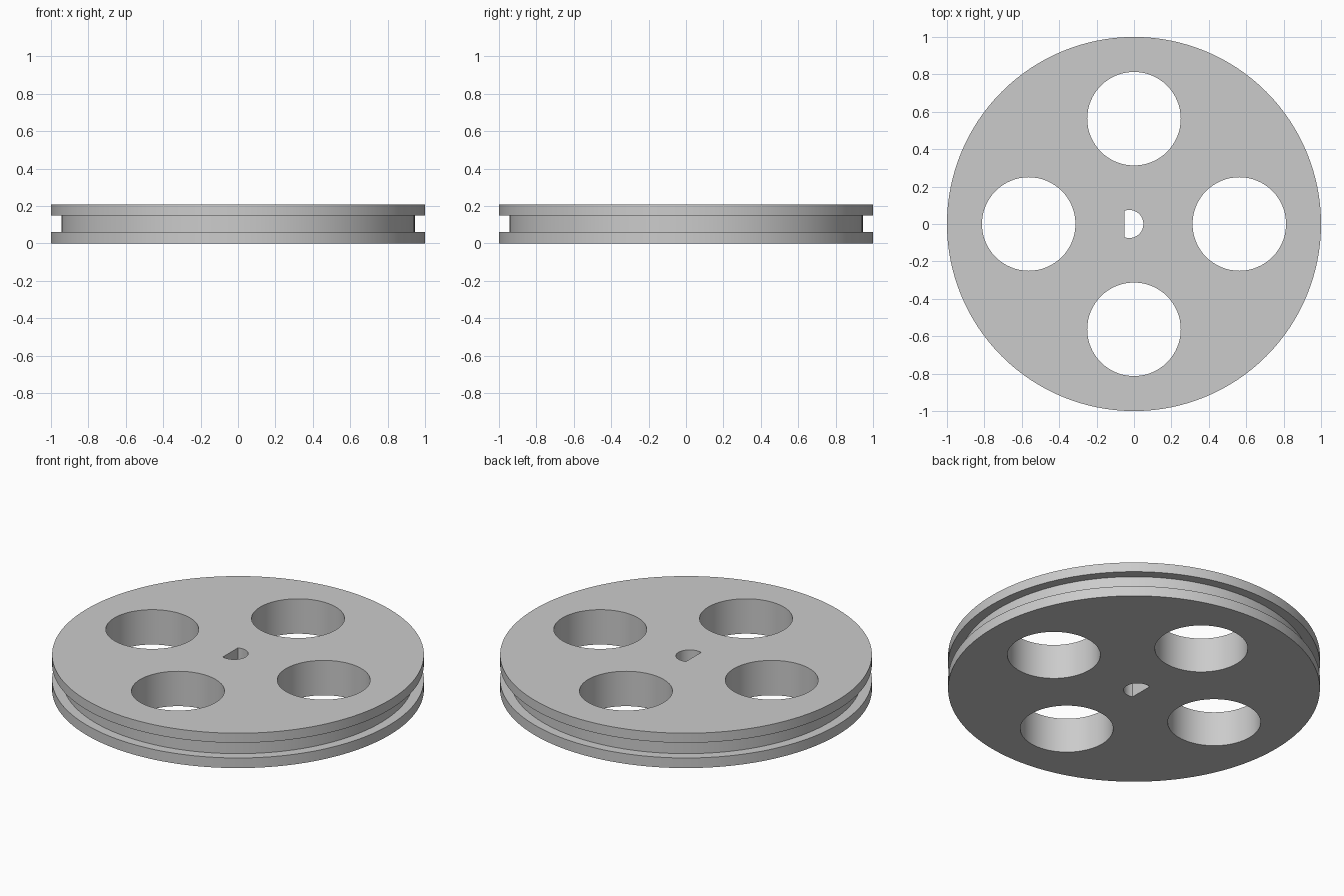
import bpy
import bmesh
from math import cos, sin, pi, acos, radians

if "Cube" in bpy.data.objects:
    bpy.data.objects.remove(bpy.data.objects["Cube"], do_unlink=True)

HEIGHT = 0.207
RIM, GROOVE = 1.0, 0.945
GROOVE_LOW, GROOVE_HIGH = 0.06, 0.15
HOLE_RADIUS, HOLE_OFFSET = 0.25, 0.563
BORE_RADIUS, BORE_X, BORE_FLAT = 0.075, -0.025, -0.05

grey = bpy.data.materials.new("light_grey")
grey.use_nodes = True
grey.diffuse_color = (0.6, 0.6, 0.6, 1)
grey.node_tree.nodes["Principled BSDF"].inputs["Base Color"].default_value = (0.6, 0.6, 0.6, 1)


def arc(radius, count, cx=0, cy=0, start=0, sweep=2 * pi, closed=True):
    """Points along an arc; a closed one leaves out the repeated end point."""
    steps = count if closed else count - 1
    return [(cx + radius * cos(start + sweep * i / steps),
             cy + radius * sin(start + sweep * i / steps)) for i in range(count)]


def loft(name, layers):
    """Solid through matching outlines, each given as (outline, z)."""
    bm = bmesh.new()
    rings = [[bm.verts.new((x, y, z)) for x, y in outline] for outline, z in layers]
    n = len(rings[0])
    for low, high in zip(rings, rings[1:]):
        for i in range(n):
            j = (i + 1) % n
            bm.faces.new((low[i], low[j], high[j], high[i]))
    bm.faces.new(rings[0][::-1])
    bm.faces.new(rings[-1])
    mesh = bpy.data.meshes.new(name)
    bm.to_mesh(mesh)
    bm.free()
    mesh.materials.append(grey)
    obj = bpy.data.objects.new(name, mesh)
    bpy.context.collection.objects.link(obj)
    return obj


# Grooved wheel body
profile = [(RIM, 0), (RIM, GROOVE_LOW), (GROOVE, GROOVE_LOW),
           (GROOVE, GROOVE_HIGH), (RIM, GROOVE_HIGH), (RIM, HEIGHT)]
wheel = loft("pulley_wheel", [(arc(r, 128), z) for r, z in profile])

# Outlines of the four round holes and the D-shaped shaft bore
outlines = [arc(HOLE_RADIUS, 64, HOLE_OFFSET * cos(k * pi / 2), HOLE_OFFSET * sin(k * pi / 2))
            for k in range(4)]
half = acos((BORE_FLAT - BORE_X) / BORE_RADIUS)
outlines.append(arc(BORE_RADIUS, 40, BORE_X, 0, -half, 2 * half, closed=False))

# Cut each opening right through the wheel
bpy.ops.object.select_all(action="DESELECT")
bpy.context.view_layer.objects.active = wheel
wheel.select_set(True)
for outline in outlines:
    cutter = loft("hole_cutter", [(outline, -0.1), (outline, HEIGHT + 0.1)])
    cutter.hide_render = True
    cut = wheel.modifiers.new("hole", "BOOLEAN")
    cut.operation = "DIFFERENCE"
    cut.solver = "EXACT"
    cut.object = cutter
    bpy.ops.object.modifier_apply(modifier=cut.name)
    bpy.data.objects.remove(cutter, do_unlink=True)

bpy.ops.object.shade_smooth_by_angle(angle=radians(30))
